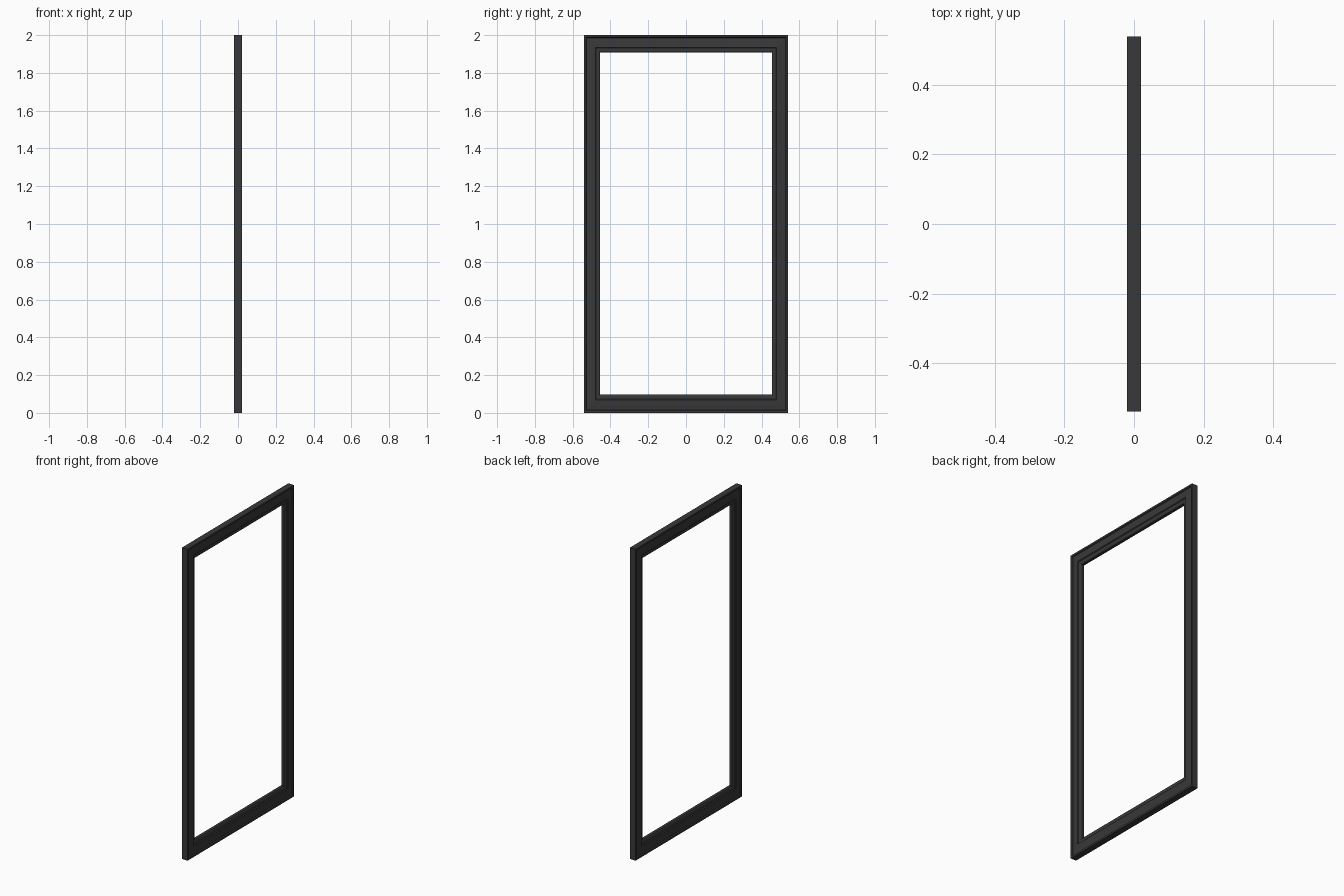
import bpy
import bmesh

cube = bpy.data.objects.get("Cube")
if cube:
    bpy.data.objects.remove(cube, do_unlink=True)

# Dark painted finish
paint = bpy.data.materials.new("charcoal_paint")
paint.use_nodes = True
colour = (0.04, 0.04, 0.04, 1)
paint.diffuse_color = colour
bsdf = next(n for n in paint.node_tree.nodes if n.type == 'BSDF_PRINCIPLED')
bsdf.inputs["Base Color"].default_value = colour
bsdf.inputs["Roughness"].default_value = 0.6

# Overall size and rail widths
HALF_WIDTH, HEIGHT = 0.54, 2.0
SIDE, TOP, BOTTOM = 0.086, 0.092, 0.098

# Moulding section: (fraction from outer edge to opening, half thickness)
moulding = [(0, 0.02), (0.12, 0.02), (0.16, 0.014), (0.45, 0.017),
            (0.7, 0.019), (0.75, 0.014), (0.92, 0.013), (1, 0.009)]
section = moulding + [(f, -x) for f, x in reversed(moulding)]


def corner_ring(bm, f, x):
    """Four mitred corners of the section point (f, x)."""
    y = HALF_WIDTH - f * SIDE
    low, high = f * BOTTOM, HEIGHT - f * TOP
    corners = [(-y, low), (y, low), (y, high), (-y, high)]
    return [bm.verts.new((x, cy, cz)) for cy, cz in corners]


# Sweep the section round the rectangle
bm = bmesh.new()
rings = [corner_ring(bm, f, x) for f, x in section]
for i, ring in enumerate(rings):
    following = rings[(i + 1) % len(rings)]
    for c in range(4):
        d = (c + 1) % 4
        bm.faces.new((ring[c], ring[d], following[d], following[c]))
bmesh.ops.recalc_face_normals(bm, faces=bm.faces)

mesh = bpy.data.meshes.new("moulded_frame")
bm.to_mesh(mesh)
bm.free()
mesh.materials.append(paint)
frame = bpy.data.objects.new("moulded_frame", mesh)
bpy.context.collection.objects.link(frame)
